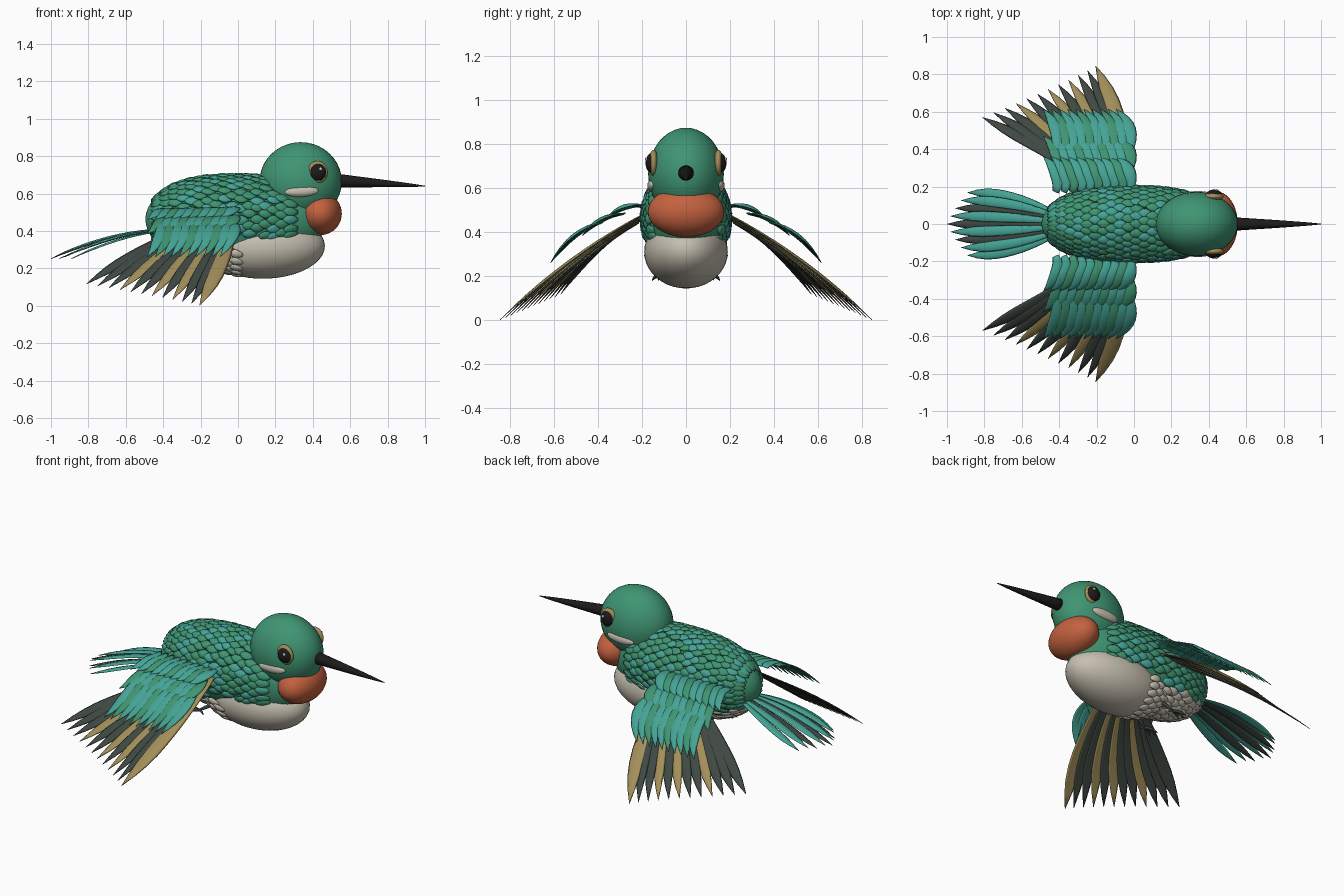
import bpy, bmesh, math, random
from mathutils import Vector as V

if "Cube" in bpy.data.objects:
    bpy.data.objects.remove(bpy.data.objects["Cube"])

random.seed(4)
COL = {"green": (0.05, 0.30, 0.17), "teal": (0.06, 0.37, 0.30), "dark": (0.05, 0.065, 0.055),
       "tan": (0.36, 0.27, 0.10), "cream": (0.56, 0.52, 0.43), "rust": (0.55, 0.12, 0.05),
       "black": (0.012, 0.011, 0.01), "white": (0.9, 0.9, 0.88)}
MAT = {}
for n, c in COL.items():
    MAT[n] = bpy.data.materials.new(n)
    MAT[n].diffuse_color = (*c, 1)


def finish(bm, name, col):
    bmesh.ops.recalc_face_normals(bm, faces=bm.faces)
    me = bpy.data.meshes.new(name)
    bm.to_mesh(me)
    bm.free()
    for p in me.polygons:
        p.use_smooth = True
    me.materials.append(MAT[col])
    ob = bpy.data.objects.new(name, me)
    bpy.context.collection.objects.link(ob)
    return ob


def ball(name, loc, size, col, tilt=0, seg=40):
    bm = bmesh.new()
    bmesh.ops.create_uvsphere(bm, u_segments=seg, v_segments=seg // 2, radius=1)
    ob = finish(bm, name, col)
    ob.location, ob.scale, ob.rotation_euler = loc, size, (0, tilt, 0)
    return ob


def tube(bm, rings):
    """Skin a list of vertex-coordinate rings and cap both ends."""
    vs = [[bm.verts.new(p) for p in r] for r in rings]
    n = len(vs[0])
    for a, b in zip(vs, vs[1:]):
        for k in range(n):
            bm.faces.new((a[k], a[(k + 1) % n], b[(k + 1) % n], b[k]))
    bm.faces.new(vs[0])
    bm.faces.new(vs[-1])


def feather(bm, base, mid, tip, up, half, thick, peak=0.55, n=8, seg=8, root=0.3):
    """Thin leaf with a lens section, along a curve from base through mid to tip."""
    ctrl = mid * 2 - (base + tip) / 2
    rings = []
    for i in range(n + 1):
        t = i / n
        p = base * (1 - t) ** 2 + ctrl * 2 * t * (1 - t) + tip * t * t
        d = ((ctrl - base) * (1 - t) + (tip - ctrl) * t).normalized()
        side = d.cross(up).normalized()
        nor = side.cross(d)
        if t < peak:
            w = root + (1 - root) * math.sin(t / peak * math.pi / 2)
        else:
            w = max(0.03, 1 - ((t - peak) / (1 - peak)) ** 2)
        ring = []
        for k in range(seg):
            a = 2 * math.pi * k / seg
            c = math.cos(a)
            ring.append(p + side * (half * w * c)
                        + nor * (thick * (0.3 + 0.7 * w) * math.sin(a) - half * w * c * c * 0.15))
        rings.append(ring)
    tube(bm, rings)


# body: rounded barrel lying along x
CX, LEN, CZ = -0.01, 0.485, 0.465


def body_pt(x, a):
    u = max(-1, min(1, (x - CX) / LEN))
    r = max(0.0, 1 - abs(u) ** 2.5) ** 0.5
    rz = 0.225 if math.sin(a) > 0 else 0.245
    return V((x, 0.19 * r * math.cos(a), CZ + rz * r * math.sin(a)))


bm = bmesh.new()
tube(bm, [[body_pt(CX - LEN * 0.9995 * math.cos(math.pi * i / 28), 2 * math.pi * k / 40)
           for k in range(40)] for i in range(29)])
finish(bm, "body", "green")

# head, throat and belly
ball("head", (0.335, 0, 0.665), (0.22, 0.172, 0.21), "green")
ball("throat", (0.44, 0, 0.493), (0.115, 0.174, 0.115), "rust")
ball("belly", (0.15, 0, 0.31), (0.315, 0.19, 0.165), "cream", -0.04)

# beak
bm = bmesh.new()
rings = []
for i in range(9):
    t = i / 8
    r = 0.034 * (1 - t) ** 0.85 + 0.002
    rings.append([V((0.53 + 0.47 * t, r * math.cos(k * math.pi / 10),
                     0.67 - 0.03 * t + r * math.sin(k * math.pi / 10))) for k in range(20)])
tube(bm, rings)
finish(bm, "beak", "black")

# eyes and cheek patches
for s, tag in ((-1, "right"), (1, "left")):
    ball(f"eye_ring_{tag}", (0.425, s * 0.147, 0.715), (0.055, 0.022, 0.06), "tan", seg=28)
    ball(f"eye_{tag}", (0.428, s * 0.152, 0.714), (0.044, 0.032, 0.047), "black", seg=28)
    ball(f"eye_glint_{tag}", (0.442, s * 0.18, 0.732), (0.009, 0.006, 0.009), "white", seg=12)
    ball(f"cheek_{tag}", (0.34, s * 0.152, 0.612), (0.09, 0.024, 0.03), "cream", -0.05, seg=28)

# small overlapping body feathers
grp = {c: bmesh.new() for c in ("green", "teal", "cream")}
NA = 28
for i in range(17):
    x = -0.385 + i * 0.044
    for k in range(NA):
        a = 2 * math.pi * (k + 0.5 * (i % 2)) / NA + random.uniform(-0.04, 0.04)
        p = body_pt(x, a)
        low = p.z < 0.37
        if (low and x > -0.06) or (x > 0.2 and p.z > 0.6):
            continue
        up = (p - V((x, 0, CZ))).normalized()
        q = body_pt(max(x - 0.08, CX - LEN * 0.985), a)
        col = "cream" if p.z < 0.33 else random.choice(("green", "green", "teal"))
        feather(grp[col], p + up * 0.002, (p + q) / 2 + up * 0.014, q + up * 0.014, up,
                0.027, 0.007, 0.5, 5, 8, 0.4)
# pale feathers on the back of the belly
for i in range(4):
    x = -0.11 + i * 0.045
    r = math.sqrt(max(0, 1 - ((x - 0.15) / 0.315) ** 2))
    for k in range(11):
        a = math.pi * (1.04 + 0.092 * (k + 0.5 * (i % 2)))
        up = V((-0.3, math.cos(a), math.sin(a))).normalized()
        p = V((x, 0.19 * r * math.cos(a), 0.31 + 0.165 * r * math.sin(a)))
        q = p + V((-0.075, 0, 0.02))
        feather(grp["cream"], p, (p + q) / 2 + up * 0.008, q, up, 0.024, 0.007, 0.5, 5, 8, 0.4)
for c, b in grp.items():
    finish(b, f"body_feathers_{c}", c)

# wings: flight feathers in a fan, then three rows of curved coverts
COVERTS = (((0.17, 0.515), (0.28, 0.522), (0.36, 0.462)),
           ((0.28, 0.485), (0.39, 0.462), (0.47, 0.385)),
           ((0.38, 0.445), (0.51, 0.39), (0.615, 0.262)))
for s, tag in ((-1, "right"), (1, "left")):
    grp = {c: bmesh.new() for c in ("dark", "tan", "green", "teal")}
    up = V((0, s * 0.6, 0.8))
    N = 12
    for i in range(N):
        t = i / (N - 1)
        base = V((-0.03 - 0.19 * t, s * (0.19 + 0.05 * t), 0.485 - 0.02 * t))
        tip = V((-0.205 - 0.605 * t ** 1.1, s * (0.845 - 0.275 * t), 0.002 + 0.115 * t))
        base -= up * 0.003 * i
        mid = (base + tip) / 2 + up * 0.03 + V((0.035 * (1 - t), 0, 0))
        col = "tan" if i in (0, 3, 5, 8) else "dark"
        feather(grp[col], base, mid, tip, up, 0.046 if i == 0 else 0.036, 0.004, 0.65, 10)
    for r, row in enumerate(COVERTS):
        for i in range(10):
            x = -0.03 - 0.39 * i / 9
            b, m, e = (V((x + dx, s * y, z)) for (y, z), dx in zip(row, (0, 0.005, -0.065)))
            col = "green" if (i + r) % 3 == 1 else "teal"
            feather(grp[col], b, m - up * 0.0015 * i, e, up, 0.036, 0.005, 0.5, 8, 8, 0.5)
    for c, b in grp.items():
        kind = "flight" if c in ("dark", "tan") else "covert"
        finish(b, f"{kind}_feathers_{c}_{tag}", c)

    # tucked foot
    bm = bmesh.new()
    ankle = V((-0.19, s * 0.125, 0.195))
    hip = V((-0.1, s * 0.1, 0.25))
    feather(bm, hip, (hip + ankle) / 2, ankle, V((0, 0, 1)), 0.011, 0.011, 0.3, 6, 8, 0.9)
    for dy, dx in ((-0.03, -0.06), (0, -0.075), (0.03, -0.06), (0, 0.04)):
        toe = ankle + V((dx, dy, -0.015))
        knee = V((-0.178, s * 0.122, 0.2))
        feather(bm, knee, (knee + toe) / 2 + V((0, 0, 0.008)), toe, V((0, 0, 1)),
                0.008, 0.008, 0.4, 6, 6, 0.8)
    finish(bm, f"foot_{tag}", "dark")

# tail fan, middle feather longest
grp = {c: bmesh.new() for c in ("dark", "teal")}
for i in range(-4, 5):
    k = abs(i) / 4
    base = V((-0.4, 0.012 * i, 0.415 - 0.015 * k))
    tip = V((-1 + 0.11 * k ** 1.3, 0.042 * i, 0.252 + 0.01 * (i % 2)))
    mid = (base + tip) / 2 + V((0, 0.008 * i, 0.025 + 0.006 * (i % 2)))
    feather(grp["dark" if i in (0, -2, 2) else "teal" if i % 2 or abs(i) == 4 else "dark"],
            base, mid, tip, V((0, 0, 1)), 0.029, 0.005, 0.7, 10)
for c, b in grp.items():
    finish(b, f"tail_feathers_{c}", c)

for m in bpy.data.materials:
    if m.users and not m.is_grease_pencil:
        m.use_nodes = True
        m.node_tree.nodes["Principled BSDF"].inputs["Base Color"].default_value = m.diffuse_color
